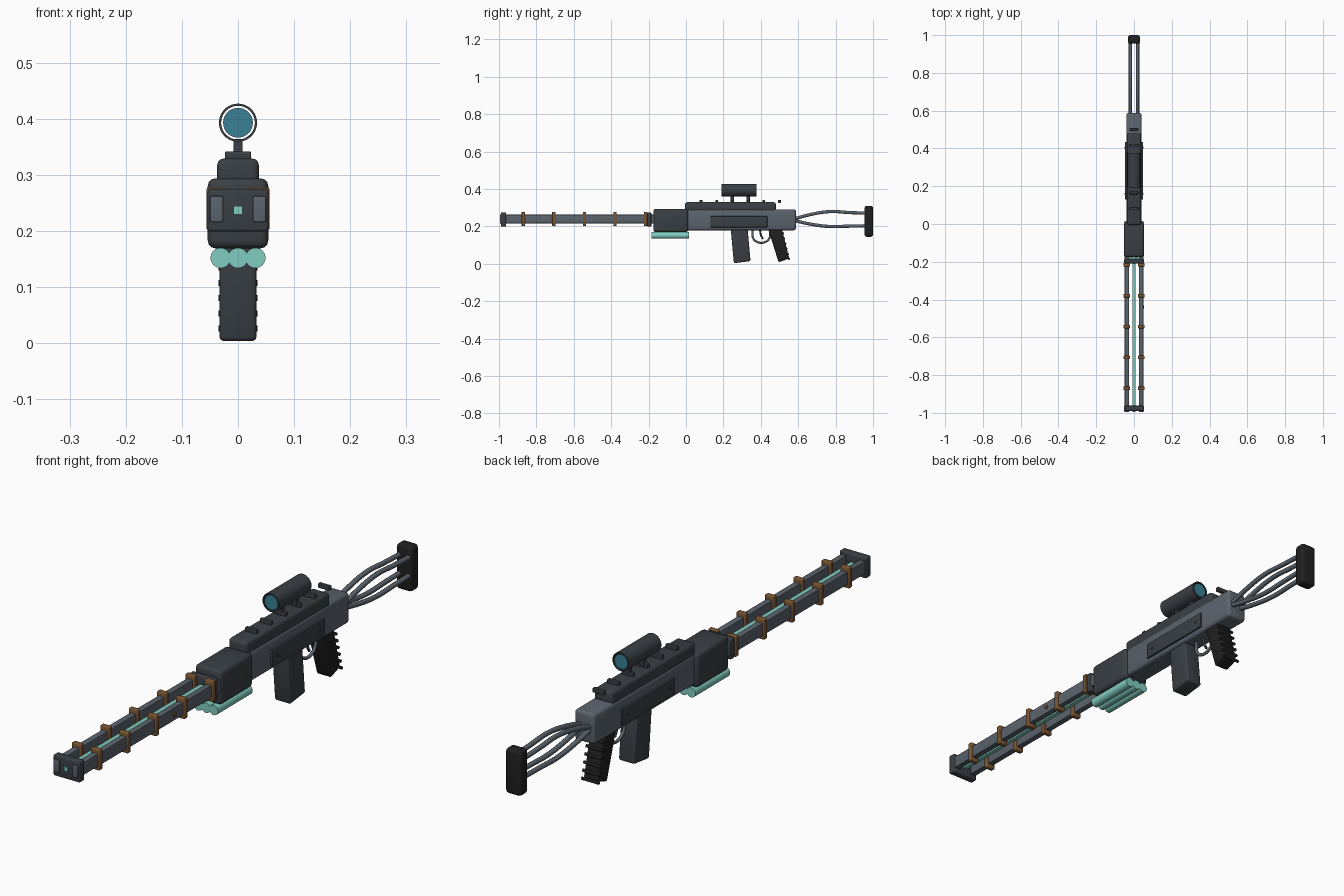
import bpy, bmesh, math
from mathutils import Matrix, Vector

if "Cube" in bpy.data.objects:
    bpy.data.objects.remove(bpy.data.objects["Cube"])


def mat(name, *c):
    m = bpy.data.materials.new(name)
    m.diffuse_color = (*c, 1)
    m.use_nodes = True
    m.node_tree.nodes["Principled BSDF"].inputs["Base Color"].default_value = m.diffuse_color
    return m


STEEL = mat("steel_grey", 0.105, 0.125, 0.150)
DARK = mat("dark_gunmetal", 0.042, 0.050, 0.058)
BLACK = mat("rubber_black", 0.014, 0.014, 0.015)
COPPER = mat("copper_brown", 0.20, 0.092, 0.032)
TEAL = mat("energy_teal", 0.22, 0.61, 0.53)
LENS = mat("lens_blue", 0.042, 0.22, 0.30)


def finish(name, bm, material):
    bmesh.ops.recalc_face_normals(bm, faces=bm.faces[:])
    me = bpy.data.meshes.new(name)
    bm.to_mesh(me)
    bm.free()
    me.materials.append(material)
    ob = bpy.data.objects.new(name, me)
    bpy.context.collection.objects.link(ob)
    bpy.ops.object.select_all(action='DESELECT')
    ob.select_set(True)
    bpy.context.view_layer.objects.active = ob
    bpy.ops.object.shade_smooth_by_angle(angle=math.radians(35))
    return ob


def box(name, x, y, z, material, bevel=0.0):
    """Box from (min, max) ranges, with rounded edges."""
    bm = bmesh.new()
    bmesh.ops.create_cube(bm, size=1)
    for v in bm.verts:
        v.co = [r[0] if c < 0 else r[1] for c, r in zip(v.co, (x, y, z))]
    if bevel:
        bmesh.ops.bevel(bm, geom=bm.edges[:], offset=bevel, segments=3,
                        profile=0.5, affect='EDGES')
    return finish(name, bm, material)


def prism(name, profile, half, material, bevel):
    """Side profile of (y, z) points extruded across x."""
    bm = bmesh.new()
    a = [bm.verts.new((-half, y, z)) for y, z in profile]
    b = [bm.verts.new((half, y, z)) for y, z in profile]
    bm.faces.new(a)
    bm.faces.new(b[::-1])
    n = len(a)
    for i in range(n):
        bm.faces.new((a[i], b[i], b[(i + 1) % n], a[(i + 1) % n]))
    bmesh.ops.bevel(bm, geom=bm.edges[:], offset=bevel, segments=3,
                    profile=0.5, affect='EDGES')
    return finish(name, bm, material)


def cyl(name, centre, r, length, axis, material, seg=32):
    bm = bmesh.new()
    bmesh.ops.create_cone(bm, cap_ends=True, segments=seg, radius1=r, radius2=r, depth=length)
    rot = Vector((0, 0, 1)).rotation_difference(Vector(axis)).to_matrix().to_4x4()
    bm.transform(Matrix.Translation(centre) @ rot)
    return finish(name, bm, material)


def tube(name, pts, r, material):
    """Smooth round rod through points."""
    cu = bpy.data.curves.new(name, 'CURVE')
    cu.dimensions = '3D'
    cu.bevel_depth = r
    cu.bevel_resolution = 3
    cu.use_fill_caps = True
    sp = cu.splines.new('BEZIER')
    sp.bezier_points.add(len(pts) - 1)
    for p, co in zip(sp.bezier_points, pts):
        p.co = co
        p.handle_left_type = p.handle_right_type = 'AUTO'
    sp.resolution_u = 8
    cu.materials.append(material)
    ob = bpy.data.objects.new(name, cu)
    bpy.context.collection.objects.link(ob)
    return ob


# Accelerator rails, copper clamps and energy core
for s, side in ((-1, "left"), (1, "right")):
    c = s * 0.038
    box(f"rail_{side}", (c - 0.0115, c + 0.0115), (-0.995, -0.15), (0.216, 0.262), STEEL, 0.002)
    for i in range(5):
        y = -0.87 + 0.1635 * i
        box(f"clamp_{side}_{i}", (c - 0.018, c + 0.018), (y - 0.009, y + 0.009),
            (0.202, 0.277), COPPER, 0.003)
box("energy_core", (-0.008, 0.008), (-0.994, -0.15), (0.229, 0.245), TEAL)
cyl("rail_bolt", (0.05, -0.44, 0.24), 0.008, 0.008, (1, 0, 0), COPPER, 12)

# Muzzle and rear rail blocks
box("muzzle_block", (-0.054, 0.054), (-0.99, -0.962), (0.199, 0.275), DARK, 0.005)
box("rear_rail_block", (-0.052, 0.052), (-0.208, -0.185), (0.199, 0.275), DARK, 0.005)

# Front housing with three capacitor cylinders below
box("front_housing", (-0.054, 0.054), (-0.175, 0.012), (0.169, 0.294), DARK, 0.014)
for i in (-1, 0, 1):
    cyl(f"capacitor_{i + 2}", (i * 0.031, -0.085, 0.152), 0.018, 0.2, (0, 1, 0), TEAL)

# Receiver, side panels and panel bolts
box("receiver", (-0.041, 0.041), (0.0, 0.588), (0.179, 0.291), STEEL, 0.012)
for s, side in ((-1, "left"), (1, "right")):
    box(f"side_panel_{side}", sorted((s * 0.03, s * 0.048)), (0.13, 0.435), (0.195, 0.254), DARK, 0.002)
    for k, y in enumerate((0.16, 0.405)):
        cyl(f"panel_bolt_{side}_{k}", (s * 0.048, y, 0.225), 0.005, 0.006, (1, 0, 0), DARK, 12)

# Top rail with cross bars
box("top_rail", (-0.037, 0.037), (-0.005, 0.48), (0.27, 0.329), DARK, 0.011)
for i in range(6):
    y = 0.08 + 0.084 * i
    box(f"cross_bar_{i}", (-0.023, 0.023), (y - 0.007, y + 0.007), (0.326, 0.342), DARK, 0.002)

# Scope: open tube, lenses and posts
bm = bmesh.new()
ring = [(0.034, 0.19), (0.034, 0.376), (0.030, 0.376), (0.030, 0.19)]
N = 40
rows = [[bm.verts.new((r * math.cos(2 * math.pi * j / N), y, 0.393 + r * math.sin(2 * math.pi * j / N)))
         for r, y in ring] for j in range(N)]
for j in range(N):
    for k in range(4):
        a, b = rows[j], rows[(j + 1) % N]
        bm.faces.new((a[k], a[(k + 1) % 4], b[(k + 1) % 4], b[k]))
finish("scope_tube", bm, DARK)
for k, y in enumerate((0.194, 0.372)):
    cyl(f"scope_lens_{k}", (0, y, 0.393), 0.0265, 0.006, (0, 1, 0), LENS, 40)
for k, y in enumerate((0.248, 0.332)):
    box(f"scope_post_{k}", (-0.008, 0.008), (y - 0.009, y + 0.009), (0.325, 0.364), DARK, 0.002)

# Magazine and pistol grip
prism("magazine", [(0.238, 0.20), (0.328, 0.20), (0.345, 0.014), (0.256, 0.003)], 0.033, DARK, 0.008)
prism("grip", [(0.438, 0.19), (0.512, 0.19), (0.552, 0.028), (0.495, 0.008)], 0.030, BLACK, 0.008)
for i in range(6):
    t = i / 5
    cyl(f"grip_ridge_{i}", (0, 0.519 + 0.032 * t, 0.162 - 0.136 * t), 0.0055, 0.07, (1, 0, 0), BLACK, 12)

# Trigger and guard
tube("trigger_guard", [(0, 0.355, 0.182), (0, 0.36, 0.135), (0, 0.385, 0.115), (0, 0.42, 0.115),
                       (0, 0.445, 0.135), (0, 0.45, 0.182)], 0.006, STEEL)
tube("trigger", [(0, 0.395, 0.185), (0, 0.40, 0.155), (0, 0.412, 0.132)], 0.005, DARK)

# Stock: four bent rods and the butt pad
for s, side in ((-1, "left"), (1, "right")):
    x = s * 0.019
    tube(f"stock_rod_upper_{side}", [(x, 0.57, 0.237), (x, 0.66, 0.262), (x, 0.77, 0.279),
                                     (x, 0.87, 0.274), (x, 0.97, 0.270)], 0.009, STEEL)
    tube(f"stock_rod_lower_{side}", [(x, 0.57, 0.233), (x, 0.66, 0.213), (x, 0.77, 0.199),
                                     (x, 0.87, 0.201), (x, 0.97, 0.203)], 0.009, STEEL)
box("butt_pad", (-0.032, 0.032), (0.955, 1.0), (0.144, 0.309), BLACK, 0.012)
